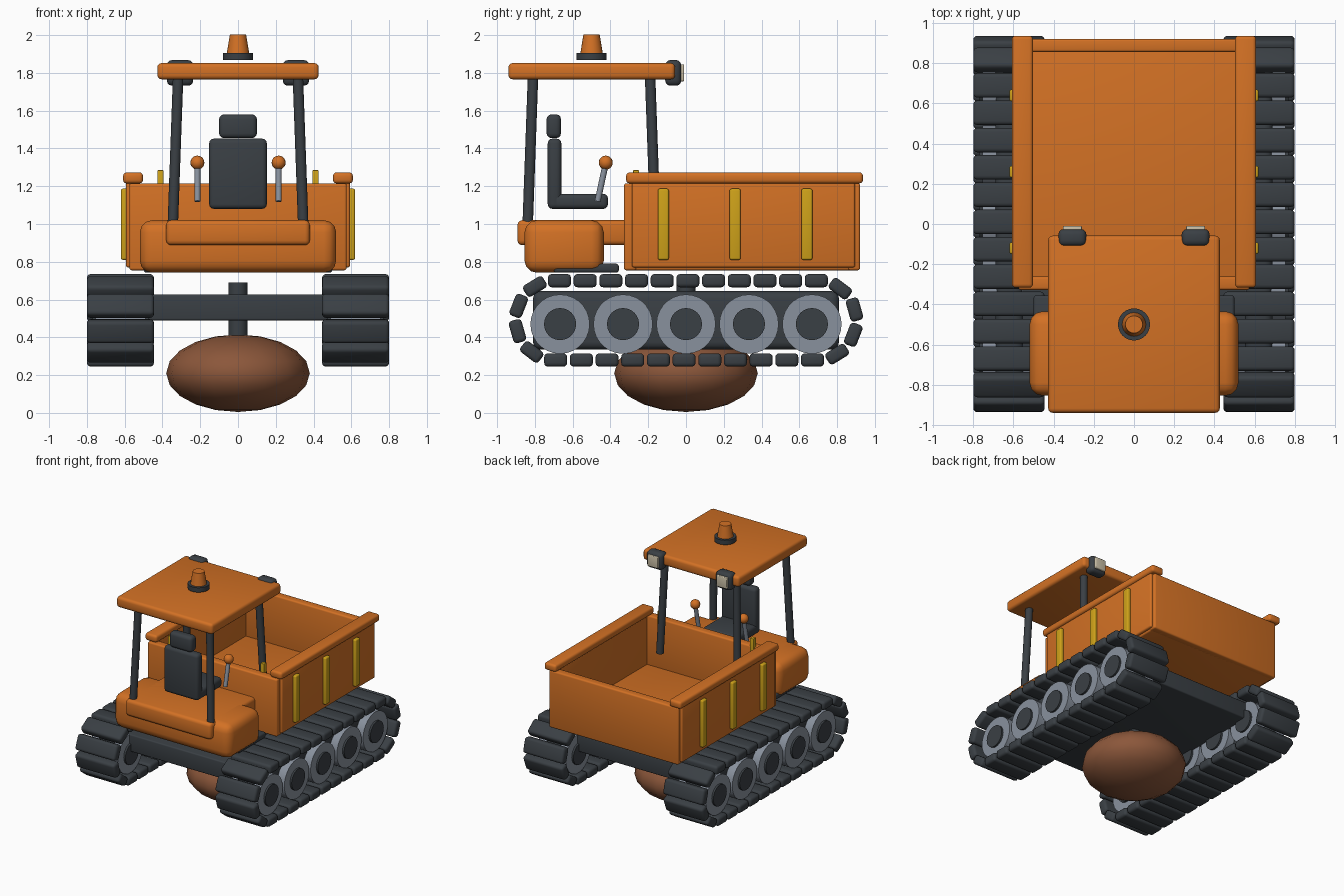
import bpy, bmesh, math
from mathutils import Matrix, Vector

if "Cube" in bpy.data.objects:
    bpy.data.objects.remove(bpy.data.objects["Cube"])


def material(name, rgb):
    m = bpy.data.materials.new(name)
    m.diffuse_color = (*rgb, 1)
    m.use_nodes = True
    m.node_tree.nodes["Principled BSDF"].inputs["Base Color"].default_value = m.diffuse_color
    return m


ORANGE = material("orange paint", (0.65, 0.165, 0.018))
DARK = material("dark rubber", (0.042, 0.05, 0.058))
GREY = material("steel grey", (0.25, 0.285, 0.34))
YELLOW = material("safety yellow", (0.62, 0.36, 0.01))
BROWN = material("brown", (0.26, 0.095, 0.043))
PALE = material("pale lens", (0.6, 0.53, 0.39))


def finish(bm, name, mat):
    """Smooth shading with sharp edges, then link as an object."""
    bm.normal_update()
    for f in bm.faces:
        f.smooth = True
    for e in bm.edges:
        e.smooth = e.calc_face_angle(0) < math.radians(35)
    me = bpy.data.meshes.new(name)
    bm.to_mesh(me)
    bm.free()
    me.materials.append(mat)
    ob = bpy.data.objects.new(name, me)
    bpy.context.collection.objects.link(ob)
    return ob


def add_box(bm, centre, size, bevel=0.012, rot=None, seg=3):
    """Add one bevelled box to a bmesh."""
    part = bmesh.new()
    bmesh.ops.create_cube(part, size=1)
    bmesh.ops.scale(part, vec=size, verts=part.verts)
    if bevel:
        bmesh.ops.bevel(part, geom=part.edges[:], offset=bevel, segments=seg,
                        profile=0.5, affect='EDGES', clamp_overlap=True)
    m = Matrix.Translation(centre) @ (rot or Matrix.Identity(4))
    part.transform(m)
    tmp = bpy.data.meshes.new("tmp")
    part.to_mesh(tmp)
    part.free()
    bm.from_mesh(tmp)
    bpy.data.meshes.remove(tmp)


def box(name, mat, x, y, z, bevel=0.012):
    """Bevelled box from min/max ranges."""
    bm = bmesh.new()
    add_box(bm, [(a + b) / 2 for a, b in (x, y, z)], [b - a for a, b in (x, y, z)], bevel)
    return finish(bm, name, mat)


def rod(name, mat, p, q, r, r2=None, seg=20):
    """Cylinder or cone between two points."""
    p, q = Vector(p), Vector(q)
    d = q - p
    m = Matrix.Translation((p + q) / 2) @ d.to_track_quat('Z', 'Y').to_matrix().to_4x4()
    bm = bmesh.new()
    bmesh.ops.create_cone(bm, cap_ends=True, segments=seg, radius1=r,
                          radius2=r if r2 is None else r2, depth=d.length, matrix=m)
    return finish(bm, name, mat)


def ball(name, mat, centre, size, u=16, v=10):
    bm = bmesh.new()
    bmesh.ops.create_uvsphere(bm, u_segments=u, v_segments=v, radius=1)
    bmesh.ops.scale(bm, vec=size, verts=bm.verts)
    bmesh.ops.translate(bm, vec=centre, verts=bm.verts)
    ob = finish(bm, name, mat)
    for e in ob.data.edges:
        e.use_edge_sharp = False
    return ob


def track_point(s, half=0.69, r=0.21, zc=0.49):
    """Point and tilt on the stadium-shaped track path."""
    arc = math.pi * r
    if s < 2 * half:
        return -half + s, zc - r, 0
    s -= 2 * half
    if s < arc:
        a = s / r
        return half + r * math.sin(a), zc - r * math.cos(a), a
    s -= arc
    if s < 2 * half:
        return half - s, zc + r, math.pi
    a = (s - 2 * half) / r
    return -half - r * math.sin(a), zc + r * math.cos(a), math.pi + a


# Tracks, wheels and side frames
PADS = 30
LENGTH = 4 * 0.69 + 2 * math.pi * 0.21
for side, label in ((1, "right"), (-1, "left")):
    bm = bmesh.new()
    for i in range(PADS):
        y, z, a = track_point(i * LENGTH / PADS)
        add_box(bm, (side * 0.6225, y, z), (0.355, 0.122, 0.07), 0.02,
                Matrix.Rotation(a, 4, 'X'))
    finish(bm, label + "_track_pads", DARK)
    box(label + "_track_frame", DARK, sorted((side * 0.55, side * 0.69)),
        (-0.81, 0.81), (0.335, 0.645), 0.04)
    for i in range(5):
        y = (i - 2) / 3
        rod(f"{label}_wheel_{i}", GREY, (side * 0.49, y, 0.47), (side * 0.755, y, 0.47), 0.157, seg=28)
        rod(f"{label}_hub_{i}", DARK, (side * 0.475, y, 0.47), (side * 0.77, y, 0.47), 0.085, seg=24)

# Chassis, centre post and rounded belly
box("chassis", DARK, (-0.56, 0.56), (-0.68, 0.68), (0.49, 0.628), 0.01)
rod("centre_post", DARK, (0, 0, 0.2), (0, 0, 0.69), 0.051)
ball("belly", BROWN, (0, 0, 0.21), (0.38, 0.38, 0.205))

# Cab base
box("front_body", ORANGE, (-0.52, 0.52), (-0.855, -0.435), (0.742, 1.02), 0.065)
box("cab_floor", ORANGE, (-0.38, 0.38), (-0.892, -0.3), (0.888, 1.02), 0.025)
box("deck", DARK, (-0.5, 0.5), (-0.7, -0.355), (0.742, 0.79), 0.015)

# Hopper
box("hopper_floor", ORANGE, (-0.57, 0.57), (-0.3, 0.9), (0.755, 0.82))
box("hopper_front_wall", ORANGE, (-0.575, 0.575), (-0.328, -0.262), (0.755, 1.215))
box("hopper_rear_wall", ORANGE, (-0.575, 0.575), (0.857, 0.922), (0.755, 1.215))
for side, label in ((1, "right"), (-1, "left")):
    def span(a, b):
        return sorted((side * a, side * b))
    box(label + "_hopper_wall", ORANGE, span(0.53, 0.593), (-0.287, 0.895), (0.77, 1.225))
    box(label + "_hopper_rim", ORANGE, span(0.503, 0.608), (-0.317, 0.937), (1.215, 1.273), 0.018)
    for i, y in enumerate((-0.12, 0.26, 0.64)):
        box(f"{label}_rib_{i}", YELLOW, span(0.585, 0.62), (y - 0.029, y + 0.029), (0.81, 1.187), 0.01)
    box(label + "_yellow_peg", YELLOW, span(0.394, 0.427), (-0.28, -0.248), (1.1, 1.285), 0.004)

    # Roof posts, lamps and levers
    rod(label + "_front_post", DARK, (side * 0.345, -0.838, 1.0), (side * 0.317, -0.81, 1.78), 0.028)
    rod(label + "_rear_post", DARK, (side * 0.345, -0.162, 1.0), (side * 0.317, -0.19, 1.78), 0.028)
    box(label + "_lamp", DARK, span(0.237, 0.377), (-0.11, -0.025), (1.732, 1.868), 0.028)
    box(label + "_lamp_lens", PALE, span(0.26, 0.354), (-0.04, -0.01), (1.755, 1.845), 0.006)
    rod(label + "_lever", GREY, (side * 0.215, -0.468, 1.12), (side * 0.215, -0.427, 1.31), 0.016, seg=12)
    ball(label + "_lever_knob", ORANGE, (side * 0.215, -0.425, 1.325), (0.037,) * 3)

# Seat, facing the hopper
box("seat_back", DARK, (-0.153, 0.153), (-0.732, -0.66), (1.08, 1.452), 0.025)
box("seat_cushion", DARK, (-0.153, 0.153), (-0.725, -0.413), (1.08, 1.16), 0.025)
box("headrest", DARK, (-0.1, 0.1), (-0.738, -0.662), (1.455, 1.58), 0.025)

# Roof and beacon
box("roof", ORANGE, (-0.427, 0.427), (-0.94, -0.058), (1.766, 1.852), 0.022)
rod("beacon_base", DARK, (0, -0.5, 1.868), (0, -0.5, 1.905), 0.08, seg=24)
rod("beacon", ORANGE, (0, -0.5, 1.9), (0, -0.5, 2.003), 0.06, 0.043, seg=24)
